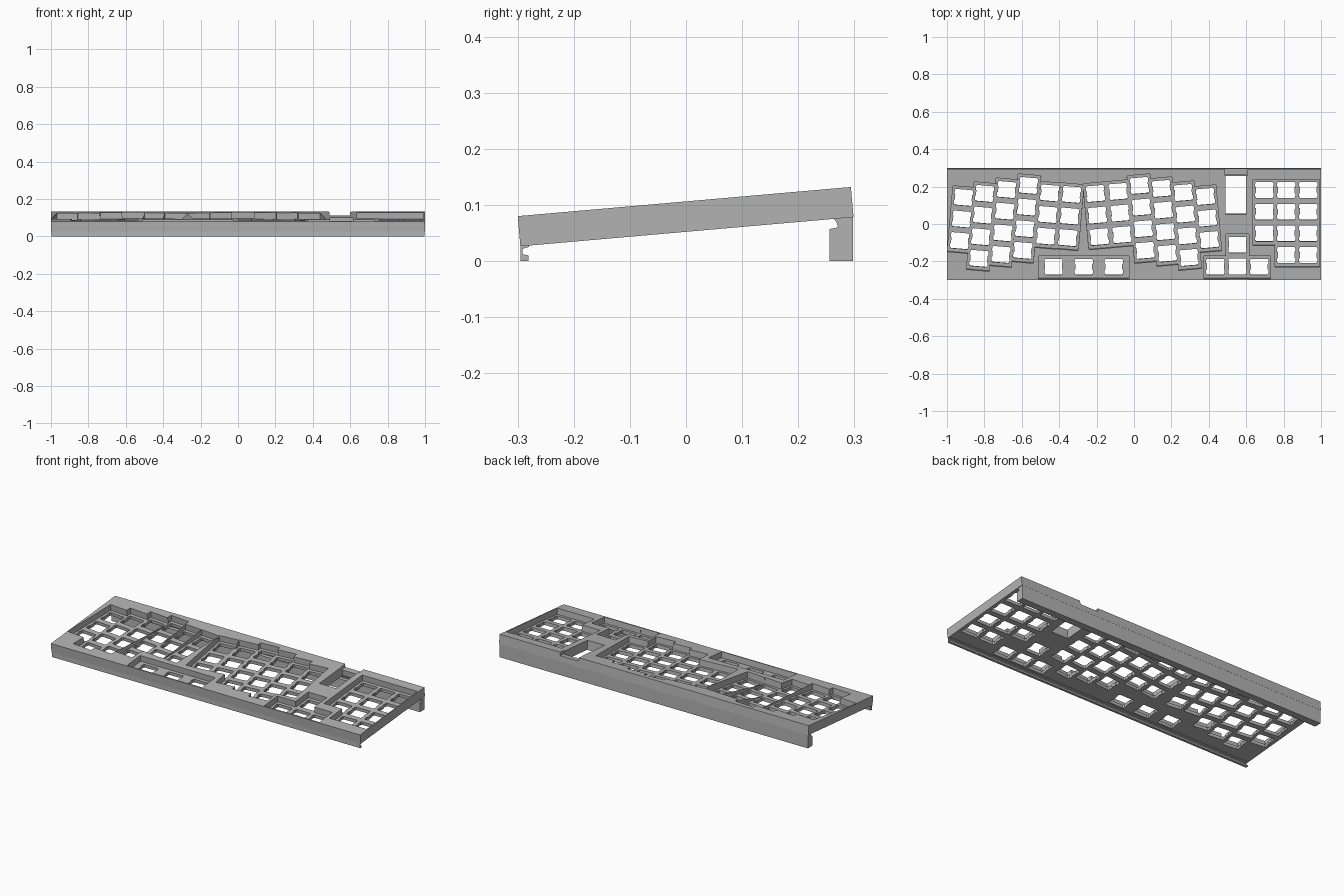
import bpy
import bmesh
from math import radians, sin, cos
from mathutils import Matrix, Vector

if "Cube" in bpy.data.objects:
    bpy.data.objects.remove(bpy.data.objects["Cube"], do_unlink=True)

PITCH = 0.1165      # key spacing
HALF = 0.061        # half width of a key well
WELL = 0.035        # well depth
THICK = 0.054       # case thickness
TILT = Matrix.Translation((0, -0.003, 0.106)) @ Matrix.Rotation(radians(5), 4, "X")

grey = bpy.data.materials.new("case grey")
grey.use_nodes = True
grey.diffuse_color = (0.45, 0.45, 0.45, 1)
grey.node_tree.nodes["Principled BSDF"].inputs["Base Color"].default_value = grey.diffuse_color


def prism(bm, bottom, offset):
    """Closed prism from an outline and an extrusion vector."""
    low = [bm.verts.new(p) for p in bottom]
    high = [bm.verts.new(Vector(p) + Vector(offset)) for p in bottom]
    bm.faces.new(low[::-1])
    bm.faces.new(high)
    for i in range(len(low)):
        j = (i + 1) % len(low)
        bm.faces.new((low[i], low[j], high[j], high[i]))


def upright(bm, outline, z0, z1, spin=None):
    """Prism along z, its outline turned and moved by an optional matrix."""
    spin = spin or Matrix()
    prism(bm, [spin @ Vector((x, y, z0)) for x, y in outline], (0, 0, z1 - z0))


def rect(x0, y0, x1, y1):
    return [(x0, y0), (x1, y0), (x1, y1), (x0, y1)]


def finish(name, bm, matrix=None):
    if matrix:
        bm.transform(matrix)
    bmesh.ops.recalc_face_normals(bm, faces=bm.faces[:])
    mesh = bpy.data.meshes.new(name)
    bm.to_mesh(mesh)
    bm.free()
    mesh.materials.append(grey)
    obj = bpy.data.objects.new(name, mesh)
    bpy.context.collection.objects.link(obj)
    return obj


def cut(target, cutter):
    cutter.hide_render = True
    mod = target.modifiers.new("cut", "BOOLEAN")
    mod.operation = "DIFFERENCE"
    mod.solver = "EXACT"
    mod.use_self = True
    mod.object = cutter
    bpy.context.view_layer.objects.active = target
    bpy.ops.object.modifier_apply(modifier=mod.name)
    bpy.data.objects.remove(cutter, do_unlink=True)


# Key columns: x and y of the rearmost key, key count, angle, half width
left_half = [(-0.912, 0.142, 3), (-0.799, 0.163, 4), (-0.681, 0.184, 4),
             (-0.564, 0.206, 4), (-0.451, 0.166, 3), (-0.334, 0.158, 3)]
right_half = [(-0.206, 0.163, 3), (-0.085, 0.174, 3), (0.029, 0.206, 4),
              (0.147, 0.19, 4), (0.264, 0.168, 4), (0.382, 0.147, 3)]
number_pad = [(0.697, 0.182, 3), (0.814, 0.182, 4), (0.932, 0.182, 4)]
arrows = [(0.435, -0.23, 1), (0.553, -0.112, 2), (0.67, -0.23, 1)]
thumbs = [(x, -0.23, 1) for x in (-0.43, -0.269, -0.108)]

columns = [(*c, -5, HALF) for c in left_half]
columns += [(*c, 5, HALF) for c in right_half]
columns += [(*c, 0, HALF) for c in number_pad + arrows]
columns += [(*c, 0, 0.0815) for c in thumbs]

# Switch hole outline: square with side tabs, mirrored from one quarter
quarter = [(0.045, 0.014), (0.049, 0.018), (0.049, 0.036), (0.044, 0.043)]
top_half = quarter + [(-x, y) for x, y in quarter[::-1]]
switch_outline = top_half + [(x, -y) for x, y in top_half[::-1]]

# Cutters for the wells and the holes in their floors
wells, holes = bmesh.new(), bmesh.new()
for x, y, count, angle, half in columns:
    spin = Matrix.Translation((x, y, 0)) @ Matrix.Rotation(radians(angle), 4, "Z")
    front = -(count - 1) * PITCH - HALF
    upright(wells, rect(-half, front, half, HALF), -WELL, 0.02, spin)
    for k in range(count):
        step = Matrix.Translation((0, -k * PITCH, 0))
        upright(holes, switch_outline, -0.07, -0.02, spin @ step)

# Cutters for the controller slot and the cable notch in the rear rim
upright(holes, rect(0.49, 0.055, 0.6, 0.265), -0.07, 0.02)
notch = bmesh.new()
upright(notch, rect(0.487, 0.262, 0.607, 0.35), -0.02, 0.02)

# Tilted case
body = bmesh.new()
upright(body, rect(-1, -0.298, 1, 0.298), -THICK, 0)
case = finish("case", body, TILT)
for label, bm in (("well_cutter", wells), ("hole_cutter", holes), ("notch_cutter", notch)):
    cut(case, finish(label, bm, TILT))

# Feet with hooked inner edges, running the full width
front_profile = [(-0.295, 0), (-0.281, 0), (-0.281, 0.01), (-0.291, 0.012),
                 (-0.291, 0.022), (-0.28, 0.025), (-0.28, 0.029), (-0.295, 0.028)]
rear_profile = [(0.256, 0), (0.298, 0), (0.298, 0.079), (0.262, 0.076),
                (0.268, 0.07), (0.271, 0.06), (0.256, 0.057)]
for label, profile in (("front_foot", front_profile), ("rear_foot", rear_profile)):
    bm = bmesh.new()
    prism(bm, [(-0.997, y, z) for y, z in profile], (1.994, 0, 0))
    finish(label, bm)
